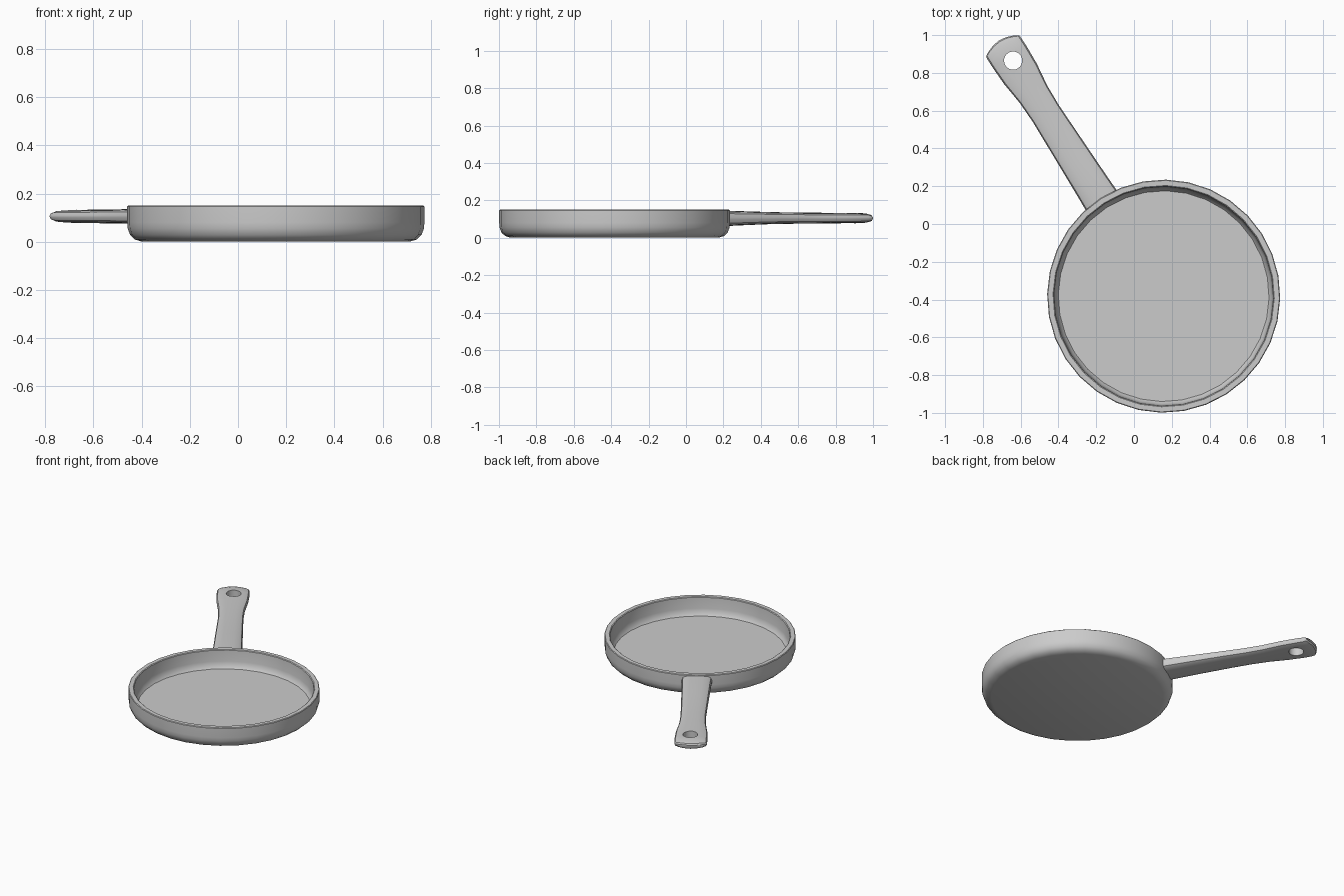
import bpy, bmesh, math
from mathutils import Matrix

if "Cube" in bpy.data.objects:
    bpy.data.objects.remove(bpy.data.objects["Cube"])

CENTRE = (0.157, -0.382)
ANGLE = math.atan2(1.247, -0.797)   # handle direction seen from above
PLACE = Matrix.Translation((*CENTRE, 0)) @ Matrix.Rotation(ANGLE, 4, 'Z')


def finish(bm, name, smooth=35):
    bmesh.ops.recalc_face_normals(bm, faces=bm.faces)
    me = bpy.data.meshes.new(name)
    bm.to_mesh(me)
    bm.free()
    ob = bpy.data.objects.new(name, me)
    ob.matrix_world = PLACE
    bpy.context.collection.objects.link(ob)
    bpy.ops.object.select_all(action='DESELECT')
    ob.select_set(True)
    bpy.context.view_layer.objects.active = ob
    bpy.ops.object.shade_smooth_by_angle(angle=math.radians(smooth))
    return ob


def loft(bm, rings, closed_ends=True):
    rows = [[bm.verts.new(p) for p in r] for r in rings]
    n = len(rows[0])
    for a, b in zip(rows, rows[1:]):
        for i in range(n):
            j = (i + 1) % n
            bm.faces.new((a[i], a[j], b[j], b[i]))
    if closed_ends:
        bm.faces.new(rows[0])
        bm.faces.new(rows[-1])


# Pan body: one lathe profile from outer base over the rim to the inner floor
SIDES = 32
profile = [(.555, 0), (.585, .009), (.605, .028), (.615, .055), (.617, .08),
           (.617, .146), (.613, .15), (.586, .15), (.581, .146),
           (.577, .07), (.571, .04), (.558, .024)]
bm = bmesh.new()
loft(bm, [[(r * math.cos(t), r * math.sin(t), z)
           for t in (2 * math.pi * i / SIDES for i in range(SIDES))]
          for r, z in profile])
finish(bm, "pan_body")

# Handle: lofted sections (distance, half width, bottom z, top z)
sections = [(.597, .098, .058, .146), (.70, .094, .062, .145),
            (.85, .090, .068, .141), (1.0, .086, .073, .137),
            (1.15, .082, .075, .135), (1.27, .086, .076, .134),
            (1.40, .102, .077, .133), (1.50, .106, .077, .133),
            (1.55, .106, .079, .131), (1.570, .105, .086, .124),
            (1.576, .103, .098, .113)]
upper = [(1, .15), (.93, .6), (.75, .82), (.4, .92), (0, 1),
         (-.4, .92), (-.75, .82), (-.93, .6), (-1, .15)]
section = upper + [(f, -h) for f, h in reversed(upper)]
rings = []
for u, w, lo, hi in sections:
    bow = .034 * max(0, (u - 1.40) / .176)      # curved outer end
    mid, half = (lo + hi) / 2, (hi - lo) / 2
    rings.append([(u + bow * (1 - f * f), -f * w + .005, mid + h * half)
                  for f, h in section])
bm = bmesh.new()
loft(bm, rings)
handle = finish(bm, "handle")

# Hanging hole through the handle end
bm = bmesh.new()
bmesh.ops.create_cone(bm, cap_ends=True, segments=24, radius1=.048,
                      radius2=.048, depth=.4,
                      matrix=Matrix.Translation((1.48, 0, .1)))
cutter = finish(bm, "hole_cutter")
cutter.hide_render = True
mod = handle.modifiers.new("hole", 'BOOLEAN')
mod.object = cutter
mod.solver = 'EXACT'
bpy.context.view_layer.objects.active = handle
bpy.ops.object.modifier_move_to_index(modifier="hole", index=0)
bpy.ops.object.modifier_apply(modifier="hole")
bpy.data.objects.remove(cutter)
handle.select_set(True)
bpy.ops.object.shade_smooth_by_angle(angle=math.radians(35))
